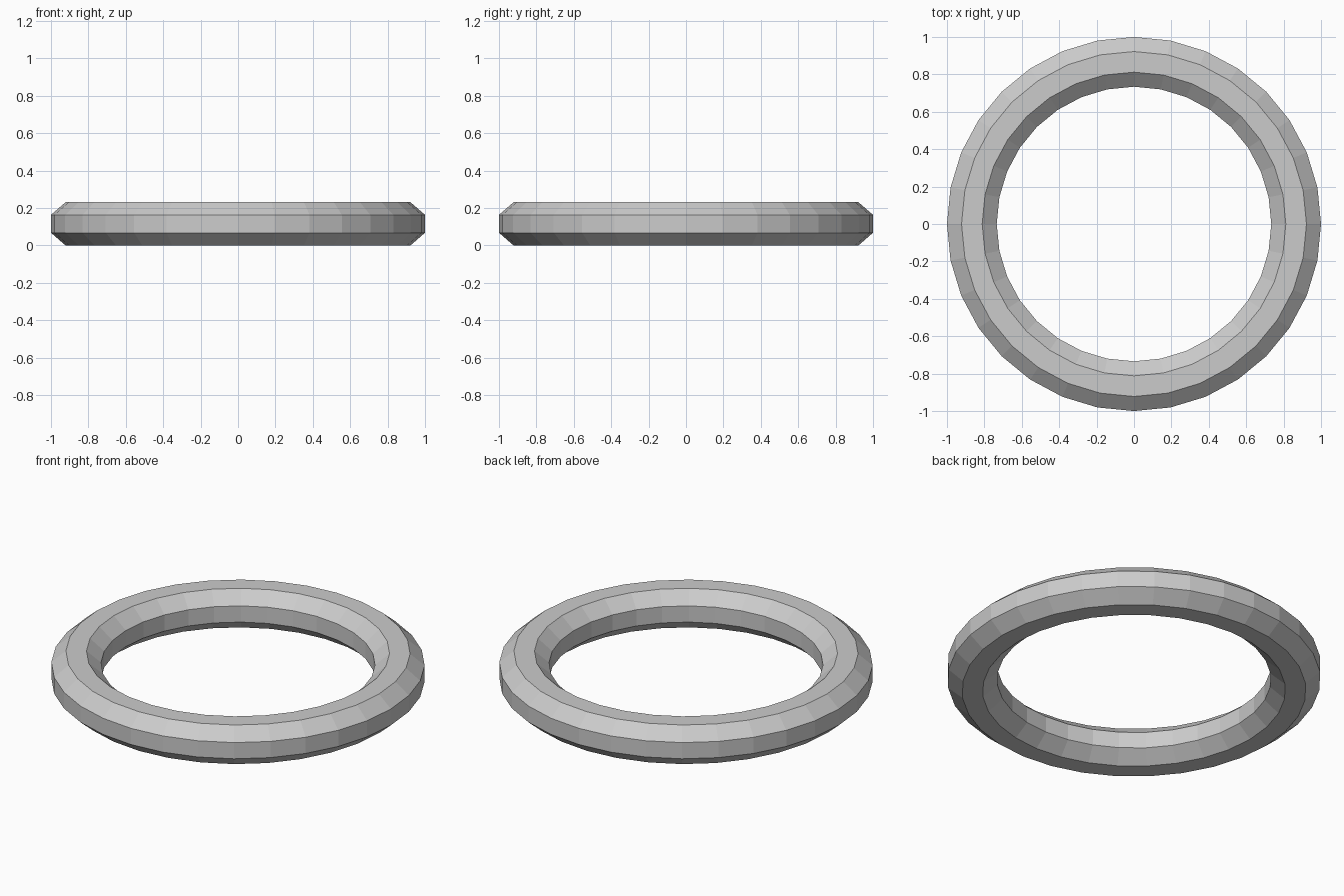
import bpy, bmesh
from math import cos, sin, pi

if "Cube" in bpy.data.objects:
    bpy.data.objects.remove(bpy.data.objects["Cube"])

SEGMENTS, SIDES = 32, 8
HALF_W, HALF_H = 0.133, 0.1155          # half width and half height of the section
MID_R = 1.0 - HALF_W
CORNER = 1 / cos(pi / SIDES)            # flats of the octagon touch the half sizes

# Slightly flattened octagonal section swept round a 32-sided circle
bm = bmesh.new()
rings = []
for i in range(SEGMENTS):
    a = 2 * pi * i / SEGMENTS
    ring = []
    for j in range(SIDES):
        t = 2 * pi * (j + 0.5) / SIDES
        r = MID_R + HALF_W * CORNER * cos(t)
        z = HALF_H + HALF_H * CORNER * sin(t)
        ring.append(bm.verts.new((r * cos(a), r * sin(a), z)))
    rings.append(ring)

for i in range(SEGMENTS):
    p, q = rings[i], rings[(i + 1) % SEGMENTS]
    for j in range(SIDES):
        k = (j + 1) % SIDES
        bm.faces.new((p[j], q[j], q[k], p[k]))

bmesh.ops.recalc_face_normals(bm, faces=bm.faces)
mesh = bpy.data.meshes.new("ring")
bm.to_mesh(mesh)
bm.free()
bpy.context.collection.objects.link(bpy.data.objects.new("ring", mesh))
